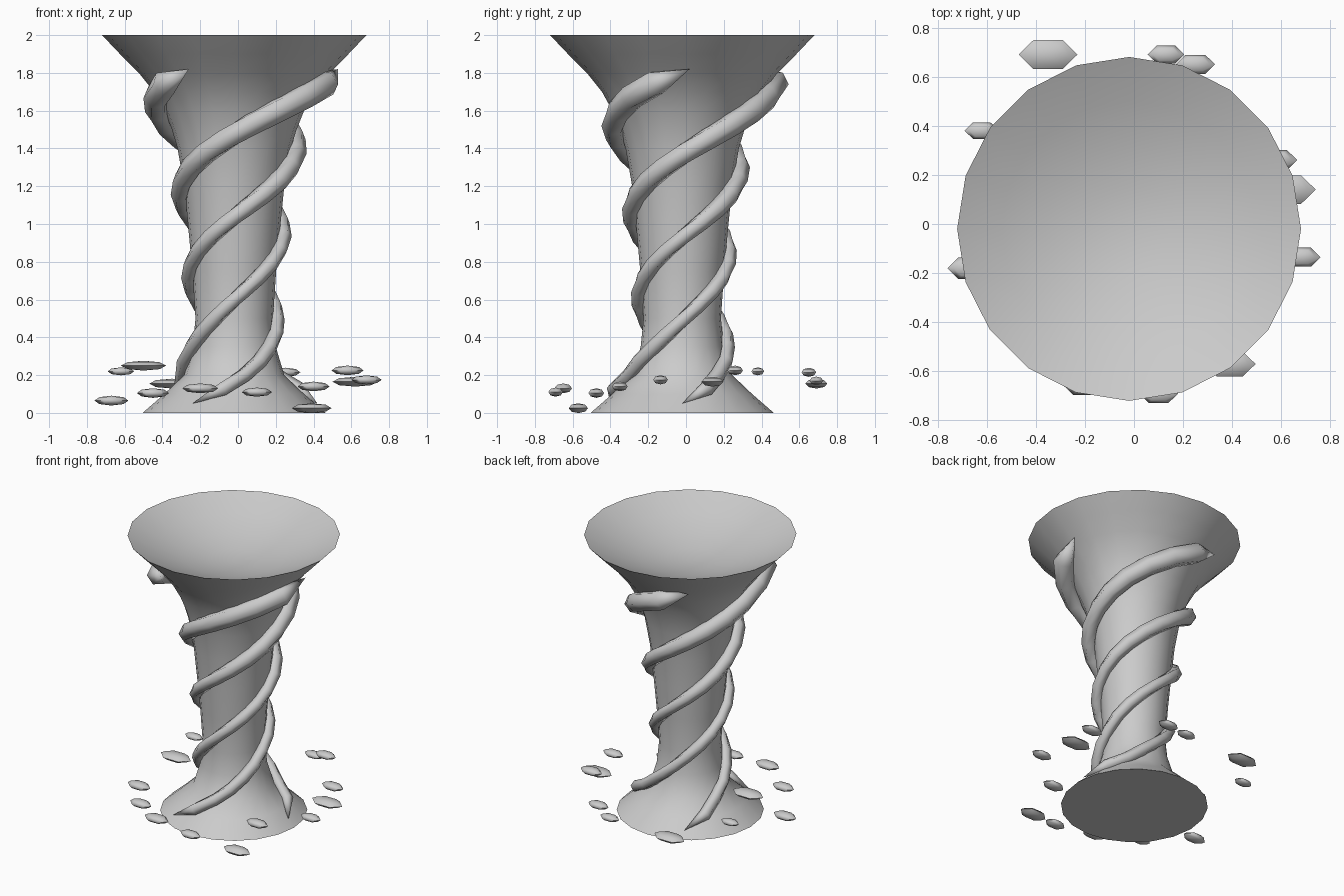
import bpy, bmesh
from math import sin, cos, radians, pi
from mathutils import Matrix, Vector

if "Cube" in bpy.data.objects:
    bpy.data.objects.remove(bpy.data.objects["Cube"])

CX, CY = -0.02, -0.02
SIDES = 20

# flared trunk profile: (z, radius)
PROFILE = [(0, .485), (.1, .37), (.2, .265), (.35, .22), (.5, .205), (.75, .222),
           (1.0, .245), (1.2, .265), (1.4, .30), (1.5, .33), (1.6, .37), (1.7, .425),
           (1.8, .505), (1.9, .605), (2.0, .70)]
# shallow bowl in the top
BOWL = [(1.915, .52), (1.855, .34), (1.818, .17)]
BOWL_BOTTOM = 1.805


def trunk_radius(z):
    for (z0, r0), (z1, r1) in zip(PROFILE, PROFILE[1:]):
        if z <= z1:
            return r0 + (r1 - r0) * (z - z0) / (z1 - z0)
    return PROFILE[-1][1]


def add_mesh(name, bm):
    bmesh.ops.recalc_face_normals(bm, faces=bm.faces[:])
    mesh = bpy.data.meshes.new(name)
    bm.to_mesh(mesh)
    bm.free()
    obj = bpy.data.objects.new(name, mesh)
    bpy.context.collection.objects.link(obj)
    bpy.ops.object.select_all(action='DESELECT')
    obj.select_set(True)
    bpy.context.view_layer.objects.active = obj
    bpy.ops.object.shade_smooth_by_angle(angle=radians(75))
    return obj


def skin(bm, rings, start, end):
    """Bridge rings of points; close with a face, or with a tip if a point is given."""
    loops = [[bm.verts.new(p) for p in ring] for ring in rings]
    n = len(loops[0])
    for a, b in zip(loops, loops[1:]):
        for i in range(n):
            j = (i + 1) % n
            bm.faces.new((a[i], a[j], b[j], b[i]))
    for loop, tip in ((loops[0], start), (loops[-1], end)):
        if tip is None:
            bm.faces.new(loop)
        else:
            v = bm.verts.new(tip)
            for i in range(n):
                bm.faces.new((loop[i], loop[(i + 1) % n], v))


# trunk
bm = bmesh.new()
skin(bm, [[(CX + r * cos(2 * pi * i / SIDES), CY + r * sin(2 * pi * i / SIDES), z)
           for i in range(SIDES)] for z, r in PROFILE + BOWL],
     None, (CX, CY, BOWL_BOTTOM))
add_mesh("trunk", bm)


# three vines winding up the trunk, pointed at both ends
def vine(name, start_deg, steps=24, turn=484):
    path = []
    for k in range(steps + 1):
        t = k / steps
        z = .05 + 1.77 * t
        r = min(trunk_radius(z) + .02 + .03 * t ** 4, .55)
        if k == 0:
            r = .44
        a = radians(start_deg + turn * t)
        path.append(Vector((CX + r * cos(a), CY + r * sin(a), z)))
    rings = []
    for k in range(1, steps):
        tangent = (path[k + 1] - path[k - 1]).normalized()
        out = Vector((path[k].x - CX, path[k].y - CY, 0))
        out = (out - tangent * out.dot(tangent)).normalized()
        side = tangent.cross(out)
        w = .041 + .03 * max(0, k / steps - .45) / .5
        rings.append([path[k] + w * (out * cos(pi * i / 3) + side * sin(pi * i / 3))
                      for i in range(6)])
    bm = bmesh.new()
    skin(bm, rings, path[0], path[-1])
    add_mesh(name, bm)


for n in range(3):
    vine(f"vine_{n + 1}", 120 * n)

# flat leaves floating around the base: x, y, z, length
LEAVES = [(-.67, -.18, .065, .18), (-.62, .38, .22, .14), (-.5, 0, .25, .24),
          (-.45, -.475, .105, .17), (-.35, .69, .155, .24), (-.2, -.65, .13, .19),
          (.1, -.69, .11, .16), (.39, -.57, .025, .21), (.4, -.35, .14, .17),
          (.68, -.135, .175, .16), (.62, .14, .165, .24), (.58, .26, .225, .17),
          (.25, .65, .215, .16), (.13, .69, .17, .15)]
for n, (x, y, z, length) in enumerate(LEAVES):
    bm = bmesh.new()
    bmesh.ops.create_uvsphere(bm, u_segments=6, v_segments=4, radius=1)
    bm.transform(Matrix.Translation((x, y, z)) @
                 Matrix.Diagonal((length * .5, length * .28, min(length * .15, .026), 1)) @
                 Matrix.Rotation(radians(30), 4, 'Z'))
    add_mesh(f"leaf_{n + 1}", bm)
